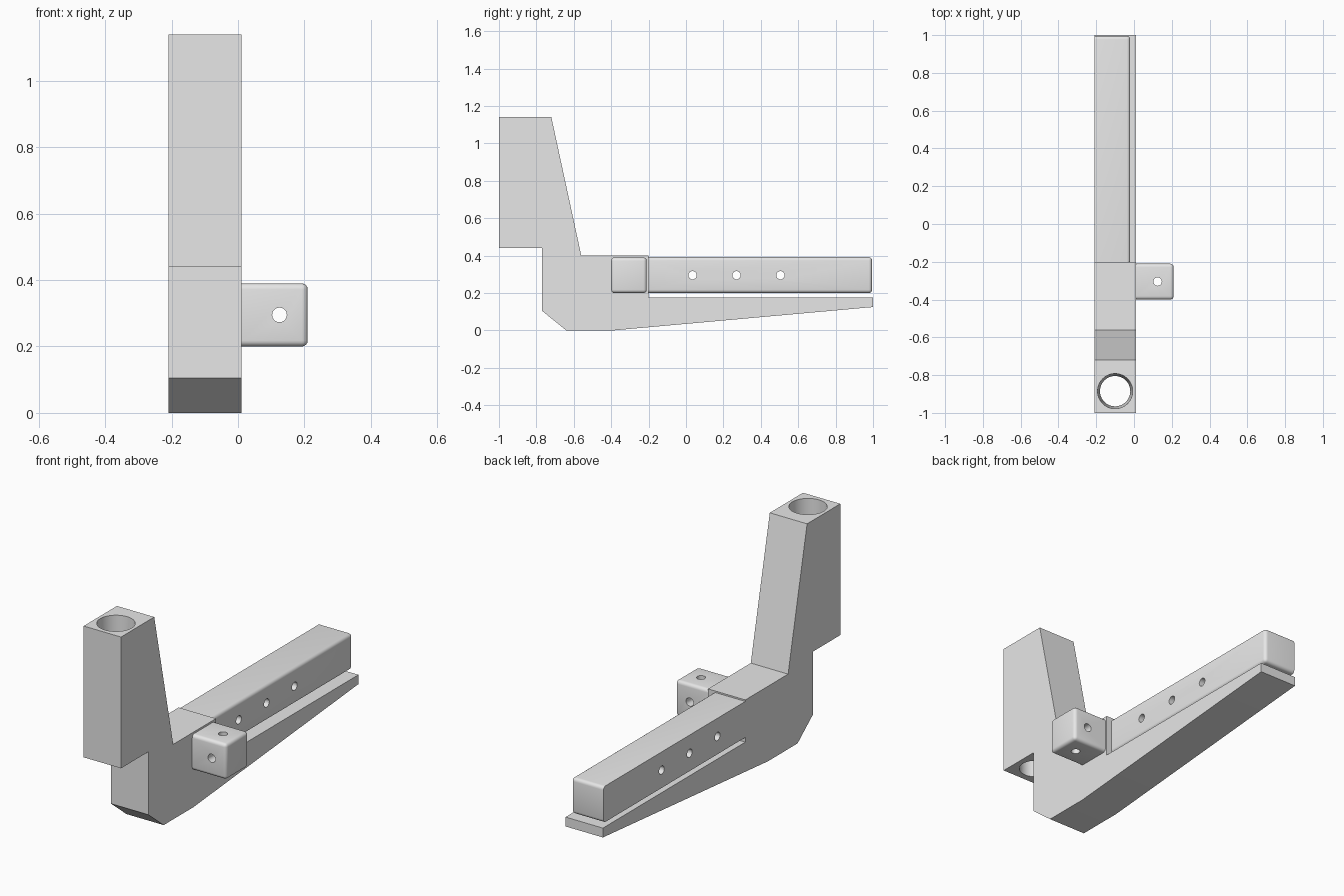
import bpy
import bmesh
import math
from mathutils import Matrix, Vector

cube = bpy.data.objects.get("Cube")
if cube:
    bpy.data.objects.remove(cube, do_unlink=True)

grey = bpy.data.materials.new("plain grey")
grey.use_nodes = True
grey.diffuse_color = (0.8, 0.8, 0.8, 1)
grey.node_tree.nodes["Principled BSDF"].inputs["Base Color"].default_value = (0.8, 0.8, 0.8, 1)

LEFT, RIGHT = 0.01, -0.21      # side planes of the bracket
HOLE_R = 0.022


def make_object(name, bm):
    bmesh.ops.recalc_face_normals(bm, faces=bm.faces)
    mesh = bpy.data.meshes.new(name)
    bm.to_mesh(mesh)
    bm.free()
    mesh.materials.append(grey)
    obj = bpy.data.objects.new(name, mesh)
    bpy.context.collection.objects.link(obj)
    return obj


def extruded_profile(name, points, x0, x1):
    bm = bmesh.new()
    face = bm.faces.new([bm.verts.new((x0, y, z)) for y, z in points])
    side = bmesh.ops.extrude_face_region(bm, geom=[face])["geom"]
    verts = [v for v in side if isinstance(v, bmesh.types.BMVert)]
    bmesh.ops.translate(bm, verts=verts, vec=(x1 - x0, 0, 0))
    return make_object(name, bm)


def rounded_block(name, low, high, radius, cuts):
    """Rounded box, trimmed flat by planes given as (point, outward normal)."""
    low, high = Vector(low), Vector(high)
    bm = bmesh.new()
    bmesh.ops.create_cube(bm, size=1, matrix=Matrix.Translation((low + high) / 2)
                          @ Matrix.Diagonal((*(high - low), 1)))
    bmesh.ops.bevel(bm, geom=bm.edges[:], offset=radius, segments=4,
                    profile=0.5, affect='EDGES')
    for point, normal in cuts:
        cut = bmesh.ops.bisect_plane(bm, geom=bm.verts[:] + bm.edges[:] + bm.faces[:],
                                     plane_co=point, plane_no=normal, clear_outer=True)
        rim = [e for e in cut["geom_cut"] if isinstance(e, bmesh.types.BMEdge)]
        bmesh.ops.edgeloop_fill(bm, edges=rim)
    return make_object(name, bm)


def drill(obj, centre, axis, length, r_start, r_end=None, sides=32):
    """Cut a round hole; r_start is at the low end of the axis."""
    turn = Vector((0, 0, 1)).rotation_difference(Vector(axis)).to_matrix().to_4x4()
    bm = bmesh.new()
    bmesh.ops.create_cone(bm, cap_ends=True, segments=sides, radius1=r_start,
                          radius2=r_end or r_start, depth=length,
                          matrix=Matrix.Translation(centre) @ turn)
    cutter = make_object("hole_cutter", bm)
    cutter.hide_render = True
    mod = obj.modifiers.new("hole", 'BOOLEAN')
    mod.operation = 'DIFFERENCE'
    mod.solver = 'EXACT'
    mod.object = cutter
    bpy.context.view_layer.objects.active = obj
    bpy.ops.object.modifier_apply(modifier=mod.name)
    bpy.data.objects.remove(cutter, do_unlink=True)


# Main bracket: upright post, heel and tapering lower arm
bracket = extruded_profile("bracket_body", [
    (-1, 1.14), (-0.72, 1.14), (-0.56, 0.4), (-0.2, 0.4), (-0.2, 0.175),
    (1, 0.175), (1, 0.125), (-0.39, 0), (-0.64, 0), (-0.77, 0.105),
    (-0.77, 0.44), (-1, 0.44)], RIGHT, LEFT)

# Slightly tapered socket through the post
drill(bracket, (-0.1, -0.885, 0.79), (0, 0, 1), 0.72, 0.08, 0.093, 64)

# Upper bar, flush with the right side of the bracket
bar = rounded_block("upper_bar", (-0.3, -0.3, 0.2), (-0.02, 0.995, 0.392), 0.018,
                    [((RIGHT, 0, 0), (-1, 0, 0)), ((0, -0.2, 0), (0, -1, 0))])
for i in range(3):
    drill(bar, (-0.12, 0.035 + 0.235 * i, 0.295), (1, 0, 0), 0.6, HOLE_R)

# Side lug with crossing holes
lug = rounded_block("side_lug", (-0.1, -0.4, 0.2), (0.21, -0.21, 0.39), 0.018,
                    [((LEFT, 0, 0), (-1, 0, 0))])
for axis in ((0, 1, 0), (0, 0, 1)):
    drill(lug, (0.125, -0.305, 0.295), axis, 0.4, HOLE_R)

# Smooth the rounded edges and bores, keep the flat faces crisp
for obj in (bracket, bar, lug):
    bpy.ops.object.select_all(action='DESELECT')
    obj.select_set(True)
    bpy.context.view_layer.objects.active = obj
    bpy.ops.object.shade_smooth_by_angle(angle=math.radians(30))
